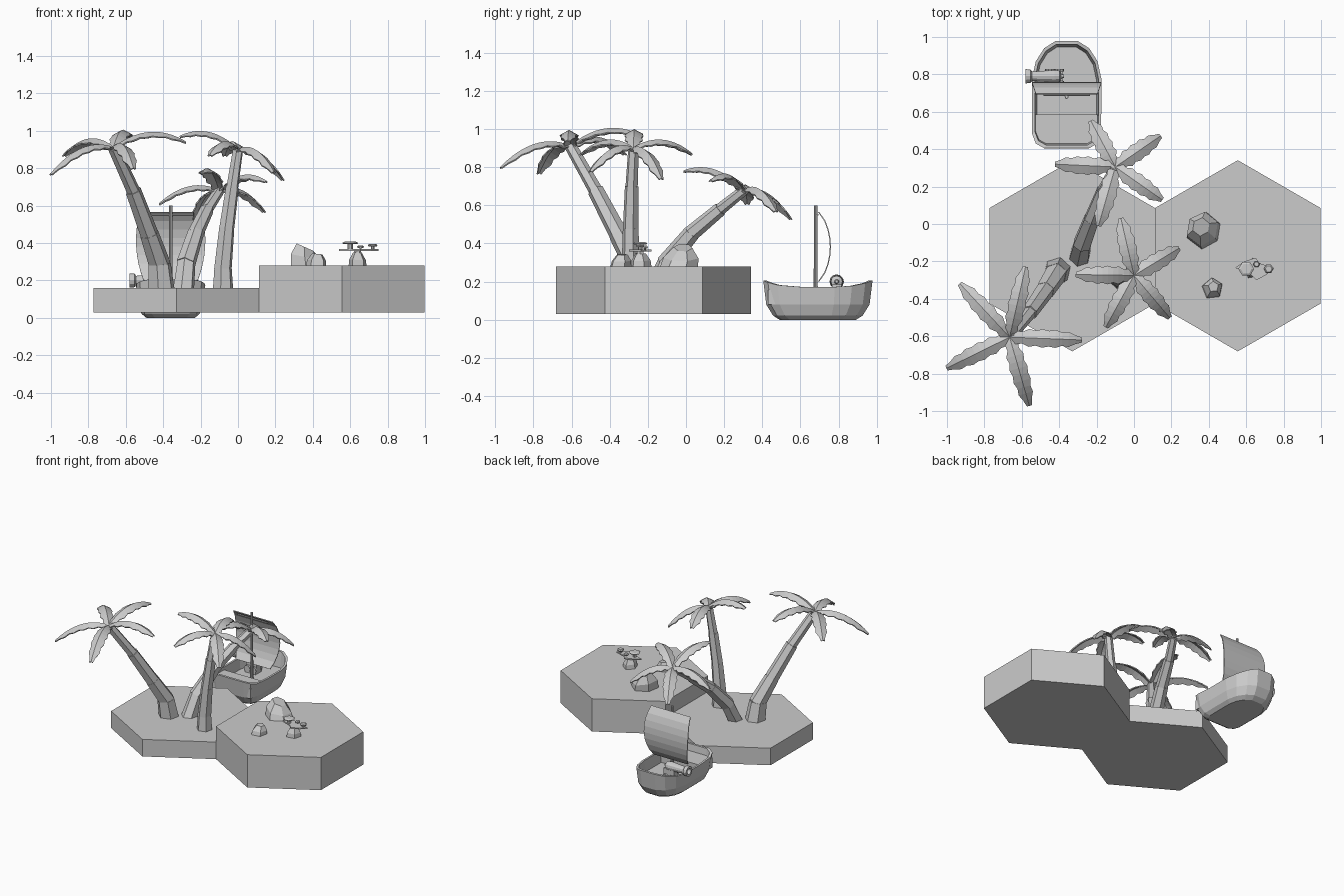
import bpy, bmesh, math, random
from mathutils import Vector, Matrix

if "Cube" in bpy.data.objects:
    bpy.data.objects.remove(bpy.data.objects["Cube"])

UP = Vector((0, 0, 1))


def finish(name, bm, solid=0):
    bmesh.ops.recalc_face_normals(bm, faces=bm.faces)
    me = bpy.data.meshes.new(name)
    bm.to_mesh(me)
    bm.free()
    ob = bpy.data.objects.new(name, me)
    bpy.context.collection.objects.link(ob)
    if solid:
        m = ob.modifiers.new("thickness", 'SOLIDIFY')
        m.thickness = solid
        m.offset = 0
    return ob


def loft(bm, rings, cap=True):
    vs = [[bm.verts.new(p) for p in r] for r in rings]
    n = len(vs[0])
    for a, b in zip(vs, vs[1:]):
        for i in range(n):
            bm.faces.new((a[i], a[(i + 1) % n], b[(i + 1) % n], b[i]))
    if cap:
        bm.faces.new(vs[0][::-1])
        bm.faces.new(vs[-1])


def ring(c, axis, r, n, turn=0.0):
    q = UP.rotation_difference(Vector(axis))
    return [Vector(c) + q @ Vector((r * math.cos(turn + i * math.tau / n),
                                    r * math.sin(turn + i * math.tau / n), 0)) for i in range(n)]


def lathe(name, c, axis, prof, n, turn=0.0):
    # prof: (distance along axis, radius)
    bm = bmesh.new()
    ax = Vector(axis).normalized()
    loft(bm, [ring(Vector(c) + ax * d, ax, r, n, turn) for d, r in prof])
    return finish(name, bm)


def box(name, lo, hi):
    bm = bmesh.new()
    bmesh.ops.create_cube(bm, size=1)
    lo, hi = Vector(lo), Vector(hi)
    for v in bm.verts:
        v.co = Vector(v.co[i] * (hi[i] - lo[i]) + (hi[i] + lo[i]) / 2 for i in range(3))
    return finish(name, bm)


# hexagonal ground tiles
for name, x, h in (("low_tile", -0.33, 0.13), ("high_tile", 0.555, 0.25)):
    lathe(name, (x, -0.17, 0.03), UP, [(0, 0.511), (h, 0.511)], 6, math.pi / 6)


# palms: stepped trunk plus five folded, serrated fronds
def palm(name, path, radii, tips, bulge):
    path = [Vector(p) for p in path]
    bm = bmesh.new()
    for i, (a, b) in enumerate(zip(path, path[1:])):
        d = (b - a).normalized()
        r = radii[i]
        start = UP if i == 0 else d
        back = Vector() if i == 0 else d * 0.015
        loft(bm, [ring(a - back, start, r, 6, 0.3), ring(b, d, r * 0.86, 6, 0.3)])
    finish(name + "_trunk", bm)

    widths = [.012, .034, .030, .046, .038, .048, .040, .046, .034, .038, .022, .012]
    bm = bmesh.new()
    c = path[-1]
    for t in tips:
        t = Vector(t)
        side = (t - c).cross(UP).normalized()
        rows = []
        for i, w in enumerate(widths):
            s = i / (len(widths) - 1)
            p = c.lerp(t, s) + UP * bulge * 4 * s * (1 - s)
            drop = UP * (w * 0.55)
            rows.append([bm.verts.new(q) for q in (p - side * w - drop, p, p + side * w - drop)])
        for a, b in zip(rows, rows[1:]):
            for k in (0, 1):
                bm.faces.new((a[k], a[k + 1], b[k + 1], b[k]))
    finish(name + "_fronds", bm, 0.008)


palm("tall_palm",
     [(-.41, -.25, .16), (-.42, -.27, .29), (-.475, -.355, .45), (-.56, -.475, .68), (-.665, -.605, .91)],
     [.073, .060, .050, .037],
     [(-.93, -.32, .87), (-.58, -.23, .96), (-.28, -.62, .94), (-.56, -.97, .80), (-1.0, -.77, .77)], .065)
palm("leaning_palm",
     [(-.29, -.17, .16), (-.275, -.10, .30), (-.225, .03, .455), (-.165, .18, .58), (-.10, .305, .68)],
     [.058, .052, .043, .032],
     [(-.23, .55, .53), (.14, .47, .57), (.15, .13, .73), (-.19, -.01, .78), (-.42, .32, .61)], .055)
palm("upright_palm",
     [(-.08, -.29, .16), (-.08, -.29, .27), (-.06, -.29, .48), (-.03, -.285, .70), (0, -.275, .90)],
     [.056, .049, .042, .033],
     [(-.07, .03, .87), (.24, -.13, .74), (.19, -.50, .78), (-.15, -.55, .87), (-.31, -.27, .97)], .055)


# rocks: tapered prisms with an off-centre, tilted top
def rock(name, c, r, h, top, tilt, n=6, seed=1):
    rng = random.Random(seed)
    k = [rng.uniform(.88, 1.08) for _ in range(n)]
    rings = []
    for f, z in ((1, 0), (.93, .45), (.5, 1)):
        rg = []
        for i in range(n):
            a = i * math.tau / n + .4
            x, y = r * f * k[i] * math.cos(a), r * f * k[i] * math.sin(a)
            rg.append(Vector((c[0] + x + top[0] * z, c[1] + y + top[1] * z,
                              c[2] + h * z - z * tilt * (x + r * .5))))
        rings.append(rg)
    bm = bmesh.new()
    loft(bm, rings)
    finish(name, bm)


rock("big_rock", (.375, -.035, .28), .10, .12, (-.015, .02), .45, 6, 3)
rock("small_rock", (.42, -.345, .28), .056, .065, (.005, .01), .1, 5, 5)
rock("stump_rock", (.64, -.24, .28), .055, .07, (0, 0), .1, 5, 8)

# flat shelf with little caps above the stump
bm = bmesh.new()
outline = [(.54, -.235), (.59, -.20), (.65, -.18), (.67, -.21), (.75, -.235), (.71, -.27), (.655, -.30), (.62, -.265)]
loft(bm, [[Vector((x, y, z)) for x, y in outline] for z in (.358, .368)])
finish("shelf", bm)
lathe("shelf_stem", (.64, -.24, .33), UP, [(0, .022), (.03, .018)], 6)
for i, (x, y, r, h) in enumerate(((.60, -.24, .042, .042), (.655, -.215, .018, .022), (.72, -.24, .026, .03))):
    lathe("cap_stem_%d" % i, (x, y, .366), UP, [(0, r * .35), (h - .012, r * .35)], 6)
    lathe("cap_%d" % i, (x, y, .366 + h - .014), UP, [(0, r * .85), (.007, r), (.014, r * .7)], 6)

# boat hull: closed shell with outer wall, rim, inner wall and floor
BX, BY = -.36, .69
half = [(.12, .405), (.165, .43), (.184, .48), (.185, .60), (.185, .78), (.165, .87), (.12, .94), (.06, .978)]
plan = half + [(-x, y) for x, y in half[::-1]]


def hull_ring(sx, sy, z, rise=0):
    return [Vector((BX + x * sx, BY + (y - BY) * sy,
                    z + rise * (abs(y - BY) / .29) ** 4)) for x, y in plan]


bm = bmesh.new()
loft(bm, [hull_ring(.70, .70, 0), hull_ring(.84, .82, .022), hull_ring(.95, .945, .08),
          hull_ring(1, 1, .172, .036), hull_ring(.92, .94, .172, .036), hull_ring(.86, .89, .09)])
finish("hull", bm)
box("stern_deck", (BX - .166, .43, .08), (BX + .166, .585, .155))

# mast, yard and bellied sail
lathe("mast", (BX, BY - .01, .09), UP, [(0, .011), (.51, .009)], 8)
lathe("yard", (BX - .125, BY, .55), (1, 0, 0), [(0, .006), (.25, .006)], 6)
bm = bmesh.new()
rows = []
for i in range(9):
    s = i / 8
    z = .20 + .365 * s
    w = .145 + .02 * s + .09 * 4 * s * (1 - s) * .33
    y = .695 + .062 * (4 * s * (1 - s)) ** .8
    rows.append([bm.verts.new((BX + k * w, y, z)) for k in (-1, 1)])
for a, b in zip(rows, rows[1:]):
    bm.faces.new((a[0], a[1], b[1], b[0]))
finish("sail", bm, 0.006)

# cannon pointing over the side
lathe("cannon_barrel", (-.375, .79, .20), (-1, 0, 0),
      [(0, .008), (.015, .012), (.022, .03), (.05, .033), (.17, .025), (.178, .036), (.205, .038), (.205, .022), (.17, .02)], 12)
box("cannon_carriage", (-.47, .765, .12), (-.38, .815, .185))
for i, x in enumerate((-.45, -.40)):
    for j, y in enumerate((.75, .815)):
        lathe("carriage_wheel_%d%d" % (i, j), (x, y, .12), (0, 1, 0), [(0, .026), (.015, .026)], 10)
box("carriage_bed", (-.47, .755, .08), (-.38, .825, .12))
